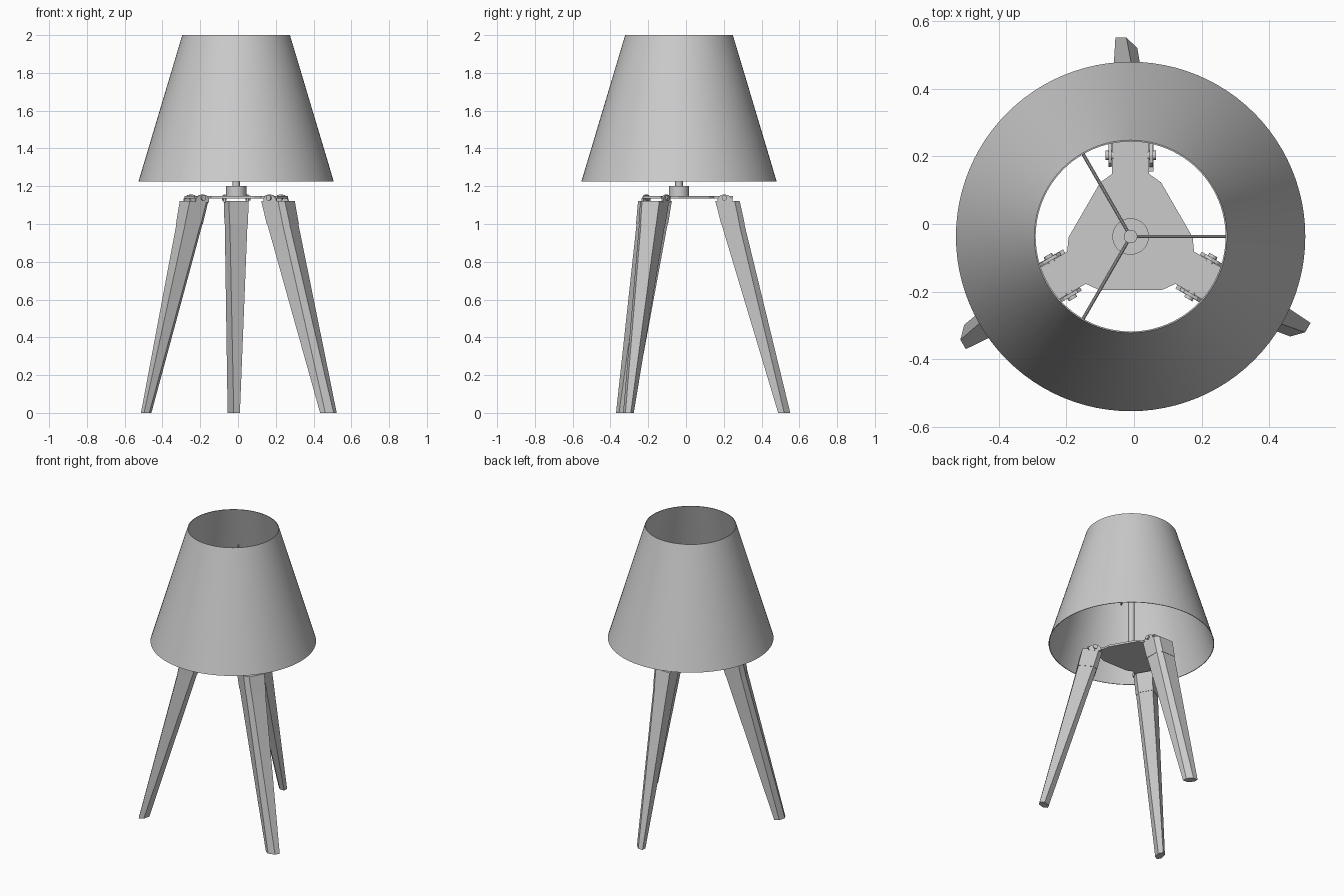
import bpy, bmesh, math
from mathutils import Vector, Matrix

if "Cube" in bpy.data.objects:
    bpy.data.objects.remove(bpy.data.objects["Cube"])

CX, CY = -0.01, -0.037
SHIFT = Matrix.Translation((CX, CY, 0))


def make(name, verts, faces, mat=Matrix.Identity(4), smooth=False):
    me = bpy.data.meshes.new(name)
    bm = bmesh.new()
    vs = [bm.verts.new(SHIFT @ mat @ Vector(v)) for v in verts]
    for f in faces:
        bm.faces.new([vs[i] for i in f])
    bmesh.ops.recalc_face_normals(bm, faces=bm.faces)
    bm.to_mesh(me)
    bm.free()
    ob = bpy.data.objects.new(name, me)
    bpy.context.collection.objects.link(ob)
    if smooth:
        bpy.ops.object.select_all(action='DESELECT')
        ob.select_set(True)
        bpy.context.view_layer.objects.active = ob
        bpy.ops.object.shade_smooth_by_angle(angle=math.radians(35))
    return ob


def loft(name, rings, mat=Matrix.Identity(4), smooth=False, closed=False):
    """Skin equal-sized rings; cap the ends, or join last to first."""
    n, m = len(rings[0]), len(rings)
    faces = [(a * n + i, a * n + (i + 1) % n,
              (a + 1) % m * n + (i + 1) % n, (a + 1) % m * n + i)
             for a in range(m if closed else m - 1) for i in range(n)]
    if not closed:
        faces += [tuple(range(n)), tuple(range((m - 1) * n, m * n))]
    return make(name, [v for r in rings for v in r], faces, mat, smooth)


def circle(r, z, n):
    return [(r * math.cos(2 * math.pi * i / n), r * math.sin(2 * math.pi * i / n), z)
            for i in range(n)]


def rod(name, p, q, r, n=16):
    p, q = Vector(p), Vector(q)
    d = q - p
    mat = Matrix.Translation(p) @ d.to_track_quat('Z', 'Y').to_matrix().to_4x4()
    return mat, [circle(r, 0, n), circle(r, d.length, n)]


def add_rod(name, p, q, r, mat=Matrix.Identity(4), n=16):
    m, rings = rod(name, p, q, r, n)
    return loft(name, rings, mat @ m, smooth=True)


# Open conical shade with a thin wall
T = 0.004
loft("lampshade", [circle(0.517, 1.225, 96), circle(0.285, 2.0, 96),
                   circle(0.285 - T, 2.0, 96), circle(0.517 - T, 1.225, 96)],
     smooth=True, closed=True)

# Three-armed mounting plate
arm = [(0.09, 0.16), (0.055, 0.185), (0.055, 0.285),
       (-0.055, 0.285), (-0.055, 0.185), (-0.09, 0.16)]
outline = []
for k in range(3):
    rot = Matrix.Rotation(math.radians(120 * k), 2)
    outline += [tuple(rot @ Vector(p)) for p in arm]
loft("mounting_plate", [[(x, y, z) for x, y in outline] for z in (1.135, 1.148)])

# Socket and stem
loft("socket", [circle(0.054, 1.148, 40), circle(0.054, 1.2, 40)], smooth=True)
loft("stem", [circle(0.02, 1.2, 24), circle(0.02, 1.73, 24)], smooth=True)


def section(t0, t1, r0, r1, z, k, grow=0.0):
    """Six-sided leg section: box with two opposite corners cut by k."""
    t0, t1, r0, r1 = t0 - grow, t1 + grow, r0 - grow, r1 + grow
    ct, cr = k * (t1 - t0) / 2, k * (r1 - r0) / 2
    return [(t0, r1, z), (t1 - ct, r1, z), (t1, r1 - cr, z),
            (t1, r0, z), (t0 + ct, r0, z), (t0, r0 + cr, z)]


for k, side in enumerate(("back", "left", "right")):
    rot = Matrix.Rotation(math.radians(120 * k), 4, 'Z')

    # Tapered splayed leg and the collar at its top
    loft(side + "_leg", [section(-0.045, 0.02, 0.525, 0.589, 0.0, 1.0),
                         section(-0.060, 0.060, 0.225, 0.346, 1.0, 0.45)], rot)
    loft(side + "_leg_collar", [section(-0.060, 0.060, 0.225, 0.346, 1.0, 0.45, 0.002),
                                section(-0.064, 0.066, 0.193, 0.320, 1.122, 0.4, 0.001)], rot)

    # Hinge ears and bolts on both sides of the plate arm
    for s in (-1, 1):
        ear = [(0.205, 1.115), (0.285, 1.115), (0.282, 1.135), (0.262, 1.152),
               (0.24, 1.157), (0.218, 1.152), (0.205, 1.135)]
        loft(side + "_hinge_ear", [[(s * t, y, z) for y, z in ear]
                                   for t in (0.056, 0.066)], rot)
        add_rod(side + "_hinge_bolt", (s * 0.05, 0.24, 1.138),
                (s * 0.075, 0.24, 1.138), 0.014, rot)

    # Thin spoke from the stem to the shade
    spoke = Matrix.Rotation(math.radians(120 * k), 4, 'Z')
    add_rod("shade_spoke", (0, 0, 1.715), (0.368, 0, 1.715), 0.005, spoke, 10)
